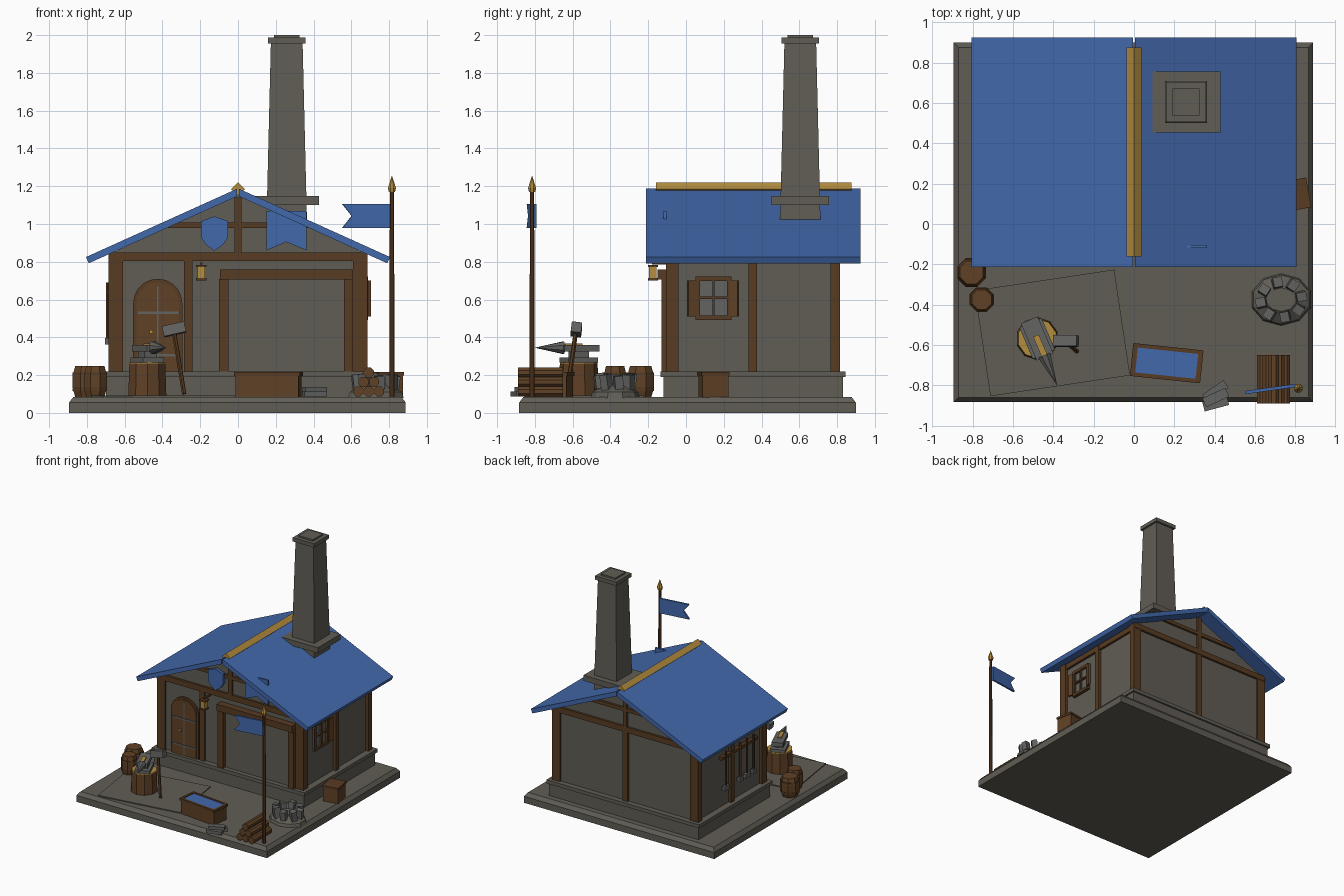
import bpy, bmesh, math
from mathutils import Vector

if "Cube" in bpy.data.objects:
    bpy.data.objects.remove(bpy.data.objects["Cube"])

def material(name, rgb):
    m = bpy.data.materials.new(name)
    m.diffuse_color = (*rgb, 1)
    m.use_nodes = True
    m.node_tree.nodes["Principled BSDF"].inputs["Base Color"].default_value = m.diffuse_color
    return m

STONE = material("stone grey", (0.118, 0.110, 0.090))
WOOD = material("dark wood", (0.095, 0.043, 0.016))
PLANK = material("plank wood", (0.115, 0.052, 0.019))
BLUE = material("blue", (0.055, 0.140, 0.410))
GOLD = material("gold", (0.460, 0.270, 0.050))
IRON = material("iron grey", (0.125, 0.125, 0.122))

def finish(name, bm, mat, loc=(0, 0, 0), rot=(0, 0, 0)):
    bmesh.ops.recalc_face_normals(bm, faces=bm.faces)
    me = bpy.data.meshes.new(name)
    bm.to_mesh(me)
    bm.free()
    me.materials.append(mat)
    ob = bpy.data.objects.new(name, me)
    ob.location, ob.rotation_euler = loc, rot
    bpy.context.collection.objects.link(ob)
    return ob

def box(name, c, size, mat, rot=(0, 0, 0)):
    bm = bmesh.new()
    bmesh.ops.create_cube(bm, size=1)
    bmesh.ops.scale(bm, vec=size, verts=bm.verts)
    return finish(name, bm, mat, c, rot)

def span(name, x, y, z, mat):
    c = [(a + b) / 2 for a, b in (x, y, z)]
    return box(name, c, [b - a for a, b in (x, y, z)], mat)

def prism(name, pts, y0, y1, mat, loc=(0, 0, 0), rot=(0, 0, 0)):
    """Extrude an x-z outline along y."""
    bm = bmesh.new()
    f = bm.faces.new([bm.verts.new((x, y0, z)) for x, z in pts])
    g = bmesh.ops.extrude_face_region(bm, geom=[f])["geom"]
    bmesh.ops.translate(bm, vec=(0, y1 - y0, 0),
                        verts=[v for v in g if isinstance(v, bmesh.types.BMVert)])
    return finish(name, bm, mat, loc, rot)

def lathe(name, prof, sides, mat, loc=(0, 0, 0), rot=(0, 0, 0), turn=0.5, sy=1):
    """Faceted solid of revolution from (radius, z) points."""
    bm = bmesh.new()
    rings = [[bm.verts.new((r * math.cos((i + turn) * math.tau / sides),
                            sy * r * math.sin((i + turn) * math.tau / sides), z))
              for i in range(sides)] for r, z in prof]
    for a, b in zip(rings, rings[1:]):
        for i in range(sides):
            j = (i + 1) % sides
            bm.faces.new((a[i], a[j], b[j], b[i]))
    bm.faces.new(rings[0])
    bm.faces.new(rings[-1])
    return finish(name, bm, mat, loc, rot)

def rod(name, p, q, r, mat, sides=6):
    p, q = Vector(p), Vector(q)
    rot = (q - p).to_track_quat('Z', 'Y').to_euler()
    return lathe(name, [(r, 0), (r, (q - p).length)], sides, mat, p, rot)

def square(name, prof, mat, loc):
    return lathe(name, [(h * math.sqrt(2), z) for h, z in prof], 4, mat, loc)

# Ground slab, paving and plinth
square("ground_slab", [(0.891, 0), (0.891, 0.055), (0.868, 0.085)], STONE, (-0.003, 0.008, 0))
box("paving", (-0.405, -0.54, 0.087), (0.70, 0.53, 0.012), STONE, (0, 0, math.radians(8.5)))
span("plinth", (-0.70, 0.70), (-0.12, 0.83), (0.08, 0.195), STONE)
span("plinth_lip", (-0.715, 0.715), (-0.135, 0.845), (0.19, 0.22), STONE)

# Walls with gables
prism("walls", [(-0.66, 0.2), (0.66, 0.2), (0.66, 0.85), (0, 1.155), (-0.66, 0.85)],
      -0.09, 0.80, STONE)

# Timber frame
for s in (-1, 1):
    for y0, y1 in ((-0.105, -0.04), (0.33, 0.375), (0.765, 0.815)):
        x = sorted((s * 0.685, s * 0.61))
        span("wall_post", x, (y0, y1), (0.22, 0.83), WOOD)
    span("eave_beam", sorted((s * 0.68, s * 0.63)), (-0.1, 0.81), (0.79, 0.835), WOOD)
for y in ((-0.108, -0.05), (0.76, 0.818)):
    span("gable_beam", (-0.685, 0.685), y, (0.803, 0.85), WOOD)
    span("collar_beam", (-0.37, 0.37), y, (0.978, 1.008), WOOD)
    span("king_post", (-0.018, 0.018), y, (0.85, 1.14), WOOD)
span("back_post", (-0.025, 0.025), (0.77, 0.815), (0.22, 0.81), WOOD)
span("door_post", (-0.287, -0.24), (-0.107, -0.05), (0.22, 0.81), WOOD)

# Roof and ridge cap
for s in (-1, 1):
    prism("roof_slope", [(s * 0.004, 1.187), (s * 0.805, 0.825), (s * 0.79, 0.792), (s * 0.004, 1.147)],
          -0.212, 0.925, BLUE)
prism("ridge_cap", [(-0.037, 1.185), (0, 1.22), (0.037, 1.185), (0, 1.15)], -0.16, 0.875, GOLD)

# Chimney
at = (0.258, 0.605, 0)
square("chimney_shaft", [(0.108, 0.98), (0.084, 1.96)], STONE, at)
span("chimney_collar", (0.09, 0.43), (0.453, 0.757), (1.10, 1.147), STONE)
square("chimney_cap", [(0.1, 1.955), (0.1, 1.987)], STONE, at)
square("chimney_top", [(0.067, 1.98), (0.067, 2.0)], STONE, at)

# Arched door
def arch(r, z0):
    return [(-0.425 - r, z0)] + [(-0.425 - r * math.cos(math.pi * i / 10), 0.58 + r * math.sin(math.pi * i / 10))
                                for i in range(11)] + [(-0.425 + r, z0)]
prism("door_frame", arch(0.13, 0.22), -0.105, -0.08, WOOD)
prism("door_leaf", arch(0.112, 0.22), -0.112, -0.08, PLANK)
for z in (0.305, 0.53):
    span("door_strap", (-0.53, -0.31), (-0.117, -0.1), (z - 0.006, z + 0.006), IRON)
span("door_seam", (-0.428, -0.422), (-0.115, -0.1), (0.22, 0.67), IRON)
box("door_knob", (-0.46, -0.12, 0.43), (0.018, 0.02, 0.018), GOLD)

# Forge bay
span("bay_panel", (-0.05, 0.555), (-0.097, -0.08), (0.22, 0.68), STONE)
for x in (-0.075, 0.585):
    span("bay_post", (x - 0.025, x + 0.025), (-0.13, -0.07), (0.22, 0.71), WOOD)
span("bay_lintel", (-0.095, 0.61), (-0.15, -0.07), (0.705, 0.76), WOOD)

# Lantern
span("lantern_arm", (-0.202, -0.188), (-0.18, -0.08), (0.785, 0.797), WOOD)
span("lantern_glass", (-0.215, -0.175), (-0.195, -0.155), (0.71, 0.775), GOLD)
for z in (0.708, 0.778):
    span("lantern_plate", (-0.222, -0.168), (-0.202, -0.148), (z - 0.006, z + 0.006), WOOD)

# Gable shield and banner
prism("shield", [(-0.195, 1.015), (-0.125, 1.04), (-0.053, 1.015), (-0.053, 0.93),
                 (-0.08, 0.89), (-0.125, 0.858), (-0.17, 0.89), (-0.195, 0.93)], -0.125, -0.1, BLUE)
prism("banner", [(0.15, 1.07), (0.362, 1.07), (0.362, 0.86), (0.256, 0.905), (0.15, 0.86)],
      -0.118, -0.104, BLUE)

# Side window with shutters
span("window_pane", (0.65, 0.668), (0.07, 0.22), (0.51, 0.71), IRON)
for y in (0.062, 0.145, 0.228):
    w = 0.006 if y == 0.145 else 0.012
    span("window_upright", (0.65, 0.685), (y - w, y + w), (0.5, 0.715), WOOD)
for z in (0.503, 0.61, 0.71):
    w = 0.006 if z == 0.61 else 0.012
    span("window_rail", (0.65, 0.687), (0.05, 0.24), (z - w, z + w), WOOD)
for y, a in ((0.033, 0.3), (0.253, -0.3)):
    box("shutter", (0.69, y, 0.605), (0.016, 0.045, 0.19), PLANK, (0, 0, a))

# Tool rack on the left wall
span("tool_rail", (-0.69, -0.655), (0.02, 0.5), (0.625, 0.65), WOOD)
for i, y in enumerate((0.08, 0.17, 0.26, 0.45)):
    rod("tool_handle", (-0.69, y, 0.37), (-0.69, y, 0.69), 0.009, WOOD)
    box("tool_head", (-0.69, y, 0.38), (0.03, 0.05 + 0.015 * (i % 2), 0.035), IRON)

# Barrels
for x, y, r in ((-0.805, -0.24, 0.077), (-0.755, -0.375, 0.066)):
    lathe("barrel", [(r * 0.8, 0.085), (r, 0.135), (r, 0.195), (r * 0.8, 0.247)], 8, PLANK, (x, y, 0))
    for z in (0.122, 0.208):
        lathe("barrel_hoop", [(r * 0.99, z - 0.007), (r * 0.99, z + 0.007)], 8, WOOD, (x, y, 0))

# Stump with anvil and hot bar
sx, sy = -0.48, -0.568
lathe("stump", [(0.106, 0.085), (0.1, 0.262)], 10, PLANK, (sx, sy, 0))
lathe("stump_top", [(0.1, 0.262), (0.098, 0.268)], 10, GOLD, (sx, sy, 0))
turn = (0, 0, math.radians(-67))
d = Vector((math.cos(turn[2]), math.sin(turn[2]), 0))
o = Vector((sx, sy, 0))
box("anvil_foot", o + Vector((0, 0, 0.28)), (0.17, 0.12, 0.027), IRON, turn)
box("anvil_waist", o + Vector((0, 0, 0.31)), (0.09, 0.07, 0.05), IRON, turn)
box("anvil_face", o + Vector((0, 0, 0.342)), (0.20, 0.09, 0.034), IRON, turn)
rod_end = o + d * 0.25 + Vector((0, 0, 0.347))
lathe("anvil_horn", [(0.035, 0), (0.001, 0.16)], 8, IRON, o + d * 0.09 + Vector((0, 0, 0.345)),
      d.to_track_quat('Z', 'Y').to_euler())
box("hot_bar", o + d * 0.05 + Vector((0, 0, 0.363)), (0.13, 0.03, 0.01), GOLD, turn)

# Sledge hammer
rod("hammer_handle", (-0.285, -0.63, 0.1), (-0.342, -0.58, 0.45), 0.012, WOOD)
box("hammer_head", (-0.338, -0.58, 0.442), (0.12, 0.055, 0.055), IRON, (-0.12, -0.22, 0))

# Water trough
t = (0, 0, math.radians(-6))
box("trough", (0.162, -0.69, 0.147), (0.335, 0.15, 0.125), PLANK, t)
box("water", (0.162, -0.69, 0.209), (0.30, 0.125, 0.006), BLUE, t)
for s in (-1, 1):
    n = Vector((math.sin(-t[2]), math.cos(t[2]), 0)) * s * 0.072
    e = Vector((math.cos(t[2]), math.sin(t[2]), 0)) * s * 0.165
    c = Vector((0.162, -0.69, 0.206))
    box("trough_side_rim", c + n, (0.345, 0.02, 0.02), WOOD, t)
    box("trough_end_rim", c + e, (0.02, 0.16, 0.02), WOOD, t)

# Iron ingots
for x, y, z, a in ((0.405, -0.83, 0.1, 35), (0.405, -0.89, 0.1, 15), (0.405, -0.86, 0.125, 25)):
    box("ingot", (x, y, z), (0.125, 0.048, 0.026), IRON, (0, 0, math.radians(a)))

# Log pile
for row in range(3):
    for i in range(3 - row):
        lathe("log", [(0.029, 0), (0.029, 0.24)], 8, PLANK,
              (0.637 + 0.055 * i + 0.0275 * row, -0.65, 0.114 + 0.05 * row), (math.pi / 2, 0, 0))

# Flag pole
lathe("flag_pole", [(0.015, 0.08), (0.012, 1.18)], 8, WOOD, (0.815, -0.815, 0))
lathe("pole_finial", [(0.018, 1.17), (0.023, 1.19), (0.001, 1.255)], 8, GOLD, (0.815, -0.815, 0))
prism("flag", [(0, 0.98), (0, 1.105), (-0.255, 1.105), (-0.205, 1.043), (-0.255, 0.98)],
      -0.008, 0.008, BLUE, (0.805, -0.8, 0), (0, 0, math.radians(8)))

# Fire pit
lathe("fire_pit", [(0.155, 0.08), (0.145, 0.11), (0.07, 0.155)], 10, STONE, (0.73, -0.375, 0), sy=0.84)
for i in range(8):
    a = math.tau * i / 8 + 0.2
    box("pit_stone", (0.73 + 0.1 * math.cos(a), -0.375 + 0.084 * math.sin(a), 0.162),
        (0.05, 0.045, 0.07 + 0.012 * (i % 3)), IRON, (0.1, 0.1, a))

# Crate by the right wall
box("crate", (0.80, 0.145, 0.145), (0.125, 0.14, 0.125), PLANK, (0, 0, math.radians(10)))
box("crate_lid", (0.80, 0.145, 0.208), (0.135, 0.15, 0.018), WOOD, (0, 0, math.radians(10)))
